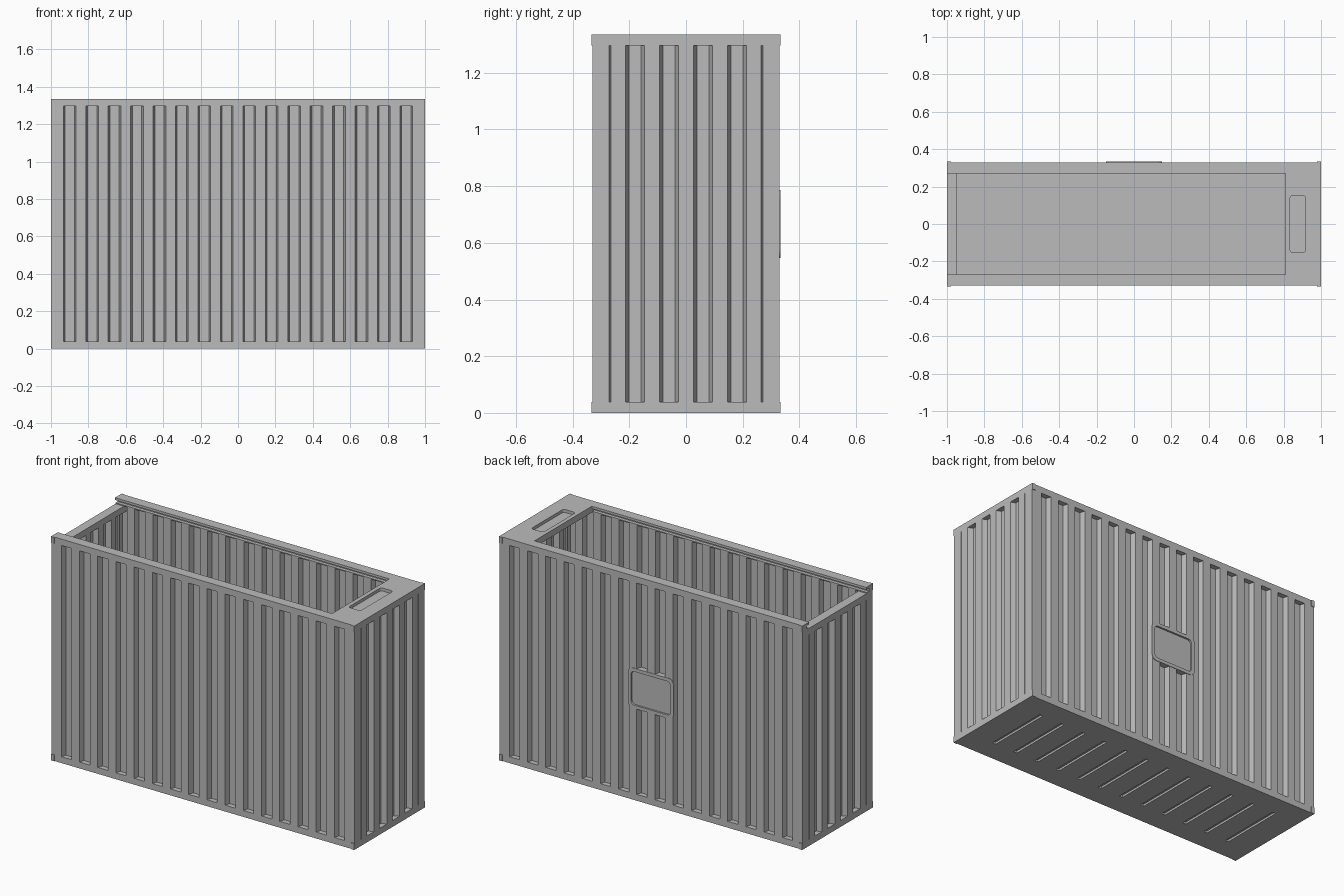
import bpy, bmesh
from math import pi
from mathutils import Matrix

old = bpy.data.objects.get("Cube")
if old:
    bpy.data.objects.remove(old, do_unlink=True)

HALF_X, HALF_Y, HEIGHT, RIM = 1.0, 0.33, 1.335, 0.038
DEPTH, SHEET = 0.03, 0.024
TOP = HEIGHT - RIM

grey = bpy.data.materials.new("container grey")
grey.use_nodes = True
grey.diffuse_color = (0.5, 0.5, 0.5, 1)
grey.node_tree.nodes["Principled BSDF"].inputs["Base Color"].default_value = (0.5, 0.5, 0.5, 1)


def finish(name, bm):
    bmesh.ops.recalc_face_normals(bm, faces=bm.faces[:])
    mesh = bpy.data.meshes.new(name)
    bm.to_mesh(mesh)
    bm.free()
    mesh.materials.append(grey)
    obj = bpy.data.objects.new(name, mesh)
    bpy.context.collection.objects.link(obj)
    return obj


def add_box(bm, x, y, z):
    """Add a box from three (low, high) spans."""
    size = [s[1] - s[0] for s in (x, y, z)]
    mid = [(s[0] + s[1]) / 2 for s in (x, y, z)]
    matrix = Matrix.Translation(mid) @ Matrix.Diagonal((*size, 1))
    return bmesh.ops.create_cube(bm, size=1, matrix=matrix)["verts"]


def box(name, x, y, z, round_axis=None, radius=0.02):
    """Box, with the edges along one axis optionally rounded."""
    bm = bmesh.new()
    add_box(bm, x, y, z)
    if round_axis is not None:
        edges = [e for e in bm.edges
                 if abs((e.verts[0].co - e.verts[1].co).normalized()[round_axis]) > 0.9]
        bmesh.ops.bevel(bm, geom=edges, offset=radius, segments=4, profile=0.5, affect='EDGES')
    return finish(name, bm)


def cut(obj, cutter):
    """Subtract the cutter from the object and discard it."""
    mod = obj.modifiers.new("cut", 'BOOLEAN')
    mod.operation, mod.solver, mod.object = 'DIFFERENCE', 'EXACT', cutter
    bpy.context.view_layer.update()
    graph = bpy.context.evaluated_depsgraph_get()
    mesh = bpy.data.meshes.new_from_object(obj.evaluated_get(graph))
    obj.modifiers.clear()
    obj.data = mesh
    bpy.data.objects.remove(cutter, do_unlink=True)


def corrugated_wall(name, half, grooves, top, turn, offset):
    """Folded sheet standing on the floor; grooves are (centre, half width, slope, depth)."""
    path = [(-half, 0)]
    for c, w, s, d in grooves:
        path += [(c - w, 0), (c - w + s, d), (c + w - s, d), (c + w, 0)]
    path.append((half, 0))
    bm = bmesh.new()
    outer = [bm.verts.new((u, d, RIM - 0.005)) for u, d in path]
    inner = [bm.verts.new((u, d + SHEET, RIM - 0.005)) for u, d in path]
    faces = [bm.faces.new((outer[i], outer[i + 1], inner[i + 1], inner[i]))
             for i in range(len(path) - 1)]
    new = bmesh.ops.extrude_face_region(bm, geom=faces, use_keep_orig=True)["geom"]
    for v in new:
        if isinstance(v, bmesh.types.BMVert):
            v.co.z = top
    bm.transform(Matrix.Rotation(turn, 4, 'Z') @ Matrix.Translation((0, -offset, 0)))
    return finish(name, bm)


# Corrugated walls
side = [(-0.9 + 0.12 * i, 0.034, 0.009, DEPTH) for i in range(16)]
end = [(-0.18 + 0.12 * i, 0.034, 0.012, DEPTH) for i in range(4)]
seam = [(s * 0.268, 0.003, 0.001, 0.008) for s in (-1, 1)]
end = [seam[0], *end, seam[1]]
corrugated_wall("front_wall", HALF_X, side, TOP + 0.002, 0, HALF_Y)
corrugated_wall("back_wall", HALF_X, side, TOP + 0.002, pi, HALF_Y)
corrugated_wall("closed_end_wall", HALF_Y, end, TOP + 0.002, pi / 2, HALF_X)
corrugated_wall("open_end_wall", HALF_Y, end, TOP - RIM + 0.002, -pi / 2, HALF_X)

# Floor slab with shallow slots underneath
floor = box("floor", (-HALF_X, HALF_X), (-HALF_Y, HALF_Y), (0, RIM))
bm = bmesh.new()
for i in range(12):
    x = -0.825 + 0.15 * i
    add_box(bm, (x - 0.011, x + 0.011), (-0.2, 0.2), (-0.02, 0.012))
cut(floor, finish("slot_cutter", bm))

# Grooved top rails that guide a sliding lid
for name, s in (("front_rail", -1), ("back_rail", 1)):
    profile = [(HALF_Y, TOP), (HALF_Y, HEIGHT), (0.27, HEIGHT), (0.27, HEIGHT - 0.014),
               (0.295, HEIGHT - 0.014), (0.295, TOP + 0.006), (0.275, TOP + 0.006), (0.275, TOP)]
    bm = bmesh.new()
    face = bm.faces.new([bm.verts.new((-HALF_X, s * y, z)) for y, z in profile])
    new = bmesh.ops.extrude_face_region(bm, geom=[face], use_keep_orig=True)["geom"]
    bmesh.ops.translate(bm, vec=(2 * HALF_X, 0, 0),
                        verts=[v for v in new if isinstance(v, bmesh.types.BMVert)])
    finish(name, bm)

# Low sill at the open end
box("open_end_sill", (-HALF_X, -0.945), (-HALF_Y, HALF_Y), (TOP - RIM, TOP))

# Closed end deck with a rounded finger recess
deck = box("closed_end_deck", (0.81, HALF_X), (-HALF_Y, HALF_Y), (TOP, HEIGHT))
cut(deck, box("recess_cutter", (0.835, 0.915), (-0.153, 0.153),
              (HEIGHT - 0.018, HEIGHT + 0.05), 2, 0.014))

# Corner castings, standing slightly proud
for ex, xname in ((-1, "open"), (1, "closed")):
    for sy, yname in ((-1, "front"), (1, "back")):
        for z, zname in ((0, "bottom"), (TOP, "top")):
            box(f"{zname}_{yname}_{xname}_corner",
                sorted((ex * 0.978, ex * HALF_X)), sorted((sy * 0.305, sy * 0.334)), (z, z + RIM))

# Rounded label panel on the back with a recessed field
panel = box("label_panel", (-0.15, 0.15), (0.29, 0.333), (0.547, 0.787), 1, 0.03)
cut(panel, box("panel_cutter", (-0.13, 0.13), (0.322, 0.4), (0.567, 0.767), 1, 0.022))
# Clear the ribs out of the recessed field
cut(bpy.data.objects["back_wall"],
    box("rib_cutter", (-0.13, 0.13), (0.322, 0.4), (0.567, 0.767), 1, 0.022))
